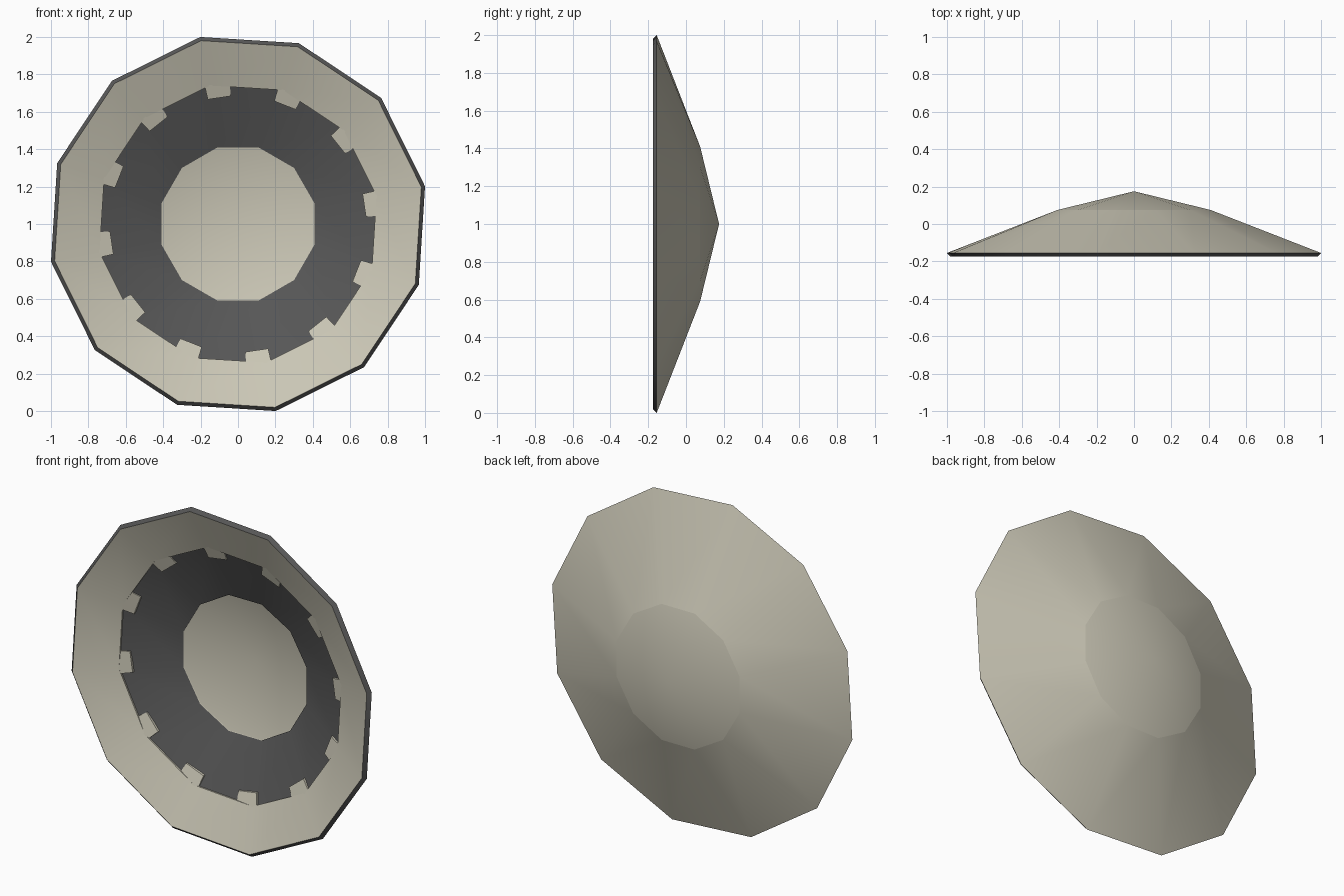
import bpy, math

if "Cube" in bpy.data.objects:
    bpy.data.objects.remove(bpy.data.objects["Cube"])

SIDES = 12
STEP = 2 * math.pi / SIDES
OUT, INN = math.radians(11.4), math.radians(15)   # outer and hub corners are twisted slightly


def material(name, rgb):
    m = bpy.data.materials.new(name)
    m.diffuse_color = (*rgb, 1)
    m.use_nodes = True
    m.node_tree.nodes["Principled BSDF"].inputs["Base Color"].default_value = m.diffuse_color
    return m


cream = material("pale_cream", (0.60, 0.575, 0.47))
dark = material("dark_grey", (0.095, 0.095, 0.095))


def point(r, y, a):
    return (r * math.cos(a), y, 1 + r * math.sin(a))


def make(name, verts, faces, mat, smooth=35):
    me = bpy.data.meshes.new(name)
    me.from_pydata(verts, [], faces)
    me.materials.append(mat)
    ob = bpy.data.objects.new(name, me)
    bpy.context.collection.objects.link(ob)
    bpy.ops.object.select_all(action='DESELECT')
    ob.select_set(True)
    bpy.context.view_layer.objects.active = ob
    bpy.ops.object.shade_smooth_by_angle(angle=math.radians(smooth))
    return ob


def lathe(name, profile, mat):
    """Spin (radius, y, twist) rows; inner-to-outer order faces the back."""
    verts = [point(r, y, t + k * STEP) for r, y, t in profile for k in range(SIDES)]
    faces = []
    for i in range(len(profile) - 1):
        for k in range(SIDES):
            a, b = i * SIDES + k, i * SIDES + (k + 1) % SIDES
            faces.append((a, b, b + SIDES, a + SIDES))
    return make(name, verts, faces, mat)


# Outer dish shell, rear side
lathe("back_shell", [(0.424, 0.075, INN), (1.02, -0.155, OUT)], cream)

# Dark bevelled rim edge
lathe("rim_edge", [(1.02, -0.155, OUT), (1.0, -0.175, OUT)], dark)

# Pale front ring with a short inner lip
lathe("front_ring", [(1.0, -0.175, OUT), (0.755, -0.076, OUT), (0.757, -0.064, OUT)], cream)

# Dark recessed lining between the front ring and the hub
lathe("dark_lining", [(0.775, -0.071, OUT), (0.424, 0.068, INN)], dark)

# Central shallow cone hub
hub_verts = [point(0.424, 0.075, INN + k * STEP) for k in range(SIDES)] + [(0, 0.175, 1)]
make("hub", hub_verts, [(k, SIDES, (k + 1) % SIDES)[::-1] for k in range(SIDES)], cream)

# Twelve small tabs gripping the lining
verts, faces = [], []
for k in range(SIDES):
    a0, a1 = math.radians(3.3) + k * STEP, math.radians(13.6) + k * STEP
    n = len(verts)
    for r, y in ((0.76, -0.078), (0.685, -0.052), (0.685, -0.038)):
        verts += [point(r, y, a0), point(r, y, a1)]
    verts += [point(0.76, -0.066, a0), point(0.76, -0.066, a1)]
    faces += [(n, n + 1, n + 3, n + 2), (n + 2, n + 3, n + 5, n + 4),
              (n, n + 2, n + 4, n + 6), (n + 1, n + 7, n + 5, n + 3)]
make("tabs", verts, faces, cream)
